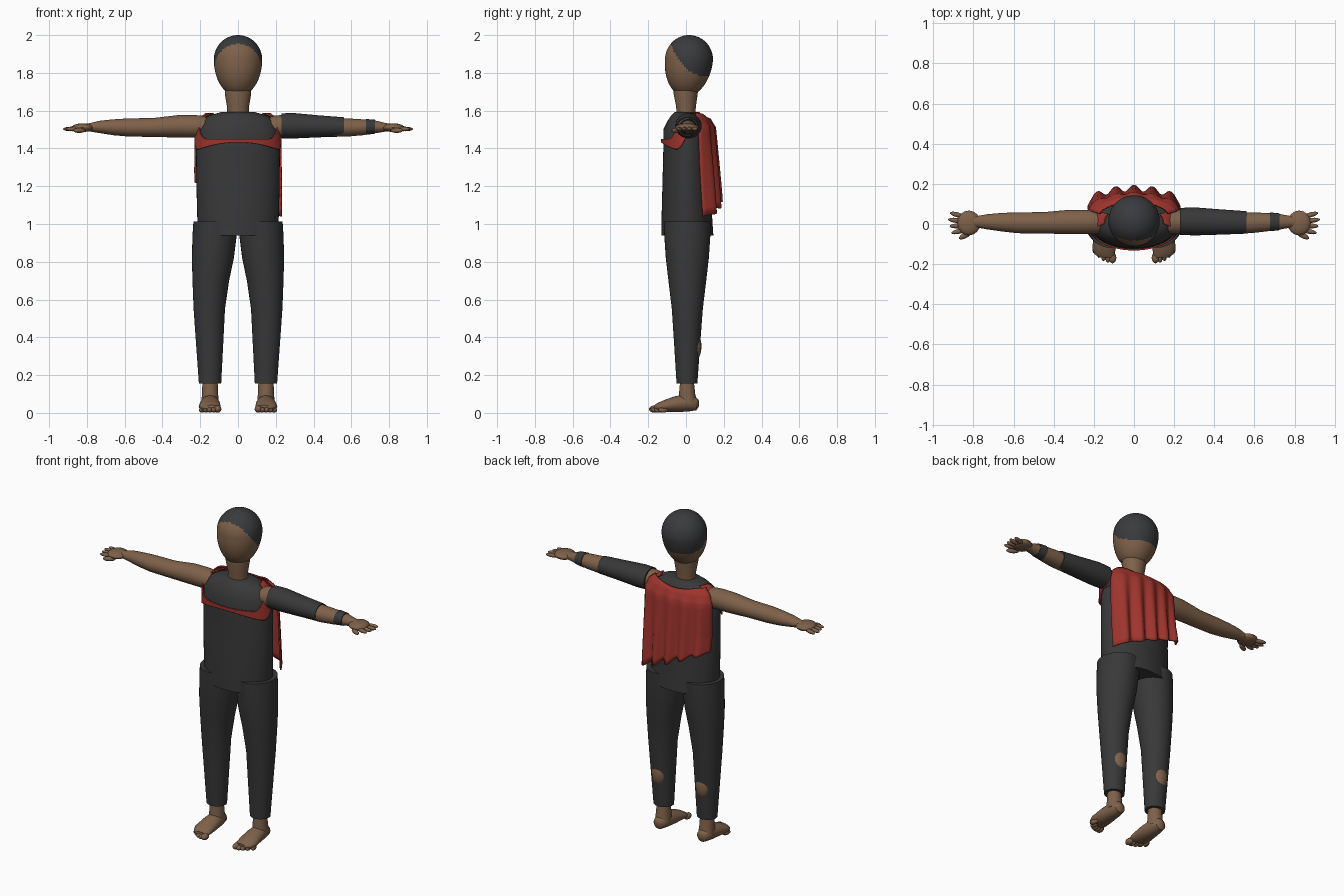
import bpy, bmesh, math
from mathutils import Matrix, Vector

cube = bpy.data.objects.get("Cube")
if cube:
    bpy.data.objects.remove(cube, do_unlink=True)


def material(name, rgb):
    m = bpy.data.materials.new(name)
    m.use_nodes = True
    m.diffuse_color = (*rgb, 1)
    for node in m.node_tree.nodes:
        if node.type == 'BSDF_PRINCIPLED':
            node.inputs["Base Color"].default_value = (*rgb, 1)
    return m


SKIN = material("brown skin", (0.21, 0.12, 0.068))
DARK = material("charcoal cloth", (0.04, 0.04, 0.042))
HAIR = material("black hair", (0.042, 0.043, 0.046))
RED = material("red cloth", (0.34, 0.034, 0.026))


def finish(name, bm, *mats, sharp=45):
    bmesh.ops.recalc_face_normals(bm, faces=bm.faces)
    mesh = bpy.data.meshes.new(name)
    bm.to_mesh(mesh)
    bm.free()
    for m in mats:
        mesh.materials.append(m)
    mesh.shade_smooth()
    mesh.set_sharp_from_angle(angle=math.radians(sharp))
    obj = bpy.data.objects.new(name, mesh)
    bpy.context.collection.objects.link(obj)
    return obj


def bridge(bm, rows, closed):
    """Join neighbouring rows of vertices with quads."""
    for r0, r1 in zip(rows, rows[1:]):
        n = len(r0)
        for i in range(n if closed else n - 1):
            j = (i + 1) % n
            bm.faces.new((r0[i], r0[j], r1[j], r1[i]))


def loft(name, axis, rings, mat, side=1, n=32):
    """Tube of ellipses; each ring is (position, centre a, centre b, radius a, radius b)."""
    bm = bmesh.new()
    rows = []
    for t, a, b, ra, rb in rings:
        row = []
        for k in range(n):
            w = math.tau * k / n
            p, q = a + ra * math.cos(w), b + rb * math.sin(w)
            x, y, z = {'x': (t, p, q), 'y': (p, t, q), 'z': (p, q, t)}[axis]
            row.append(bm.verts.new((x * side, y, z)))
        rows.append(row)
    bridge(bm, rows, True)
    bm.faces.new(rows[0])
    bm.faces.new(rows[-1])
    return finish(name, bm, mat)


def ball(name, centre, radii, mat, side=1, turn=0):
    bm = bmesh.new()
    bmesh.ops.create_uvsphere(bm, u_segments=16, v_segments=10, radius=1)
    x, y, z = centre
    bm.transform(Matrix.Translation((x * side, y, z))
                 @ Matrix.Rotation(math.radians(turn * side), 4, 'Z')
                 @ Matrix.Diagonal((*radii, 1)))
    return finish(name, bm, mat)


def sheet(name, rows, mat, thickness=0.008):
    """Thin cloth from a grid of points."""
    bm = bmesh.new()
    bridge(bm, [[bm.verts.new(p) for p in row] for row in rows], False)
    obj = finish(name, bm, mat, sharp=60)
    mod = obj.modifiers.new("thickness", 'SOLIDIFY')
    mod.thickness = thickness
    mod.offset = 0
    return obj


def lerp_rows(table, t):
    """Interpolate a table of rows by its first column."""
    for r0, r1 in zip(table, table[1:]):
        if t <= r1[0]:
            f = max(0, (t - r0[0]) / (r1[0] - r0[0]))
            return [p + (q - p) * f for p, q in zip(r0, r1)]
    return list(table[-1])


def smoothstep(a, b, v):
    f = min(1, max(0, (v - a) / (b - a)))
    return f * f * (3 - 2 * f)


# Shirt body: height, half width, front y, back y
TORSO = [(0.94, 0.205, -0.13, 0.145), (1.01, 0.215, -0.13, 0.14), (1.2, 0.22, -0.125, 0.13),
         (1.4, 0.222, -0.12, 0.125), (1.5, 0.215, -0.12, 0.115), (1.55, 0.19, -0.095, 0.105),
         (1.575, 0.15, -0.078, 0.09), (1.592, 0.09, -0.06, 0.07)]
loft("shirt", 'z', [(z, 0, (f + b) / 2, w, (b - f) / 2) for z, w, f, b in TORSO], DARK, n=48)

# Head, with hair coloured above a curved hairline
bm = bmesh.new()
bmesh.ops.create_uvsphere(bm, u_segments=64, v_segments=48, radius=1)
for v in bm.verts:
    down = max(0, -v.co.z)
    v.co = Vector((0.128 * v.co.x, 0.127 * v.co.y + 0.016 - 0.016 * down,
                   1.87 + v.co.z * (0.13 if v.co.z > 0 else 0.195)))
for f in bm.faces:
    c = f.calc_center_median()
    hairline = 1.785 + 0.165 * (max(0, 0.13 - c.y) / 0.21) ** 3
    f.material_index = int(c.z > hairline)
finish("head", bm, SKIN, HAIR)
loft("neck", 'z', [(1.57, 0, 0, 0.058, 0.05), (1.62, 0, 0, 0.058, 0.052),
                   (1.69, 0, -0.002, 0.07, 0.064), (1.72, 0, 0, 0.07, 0.064)], SKIN)

for side, tag in ((1, "left"), (-1, "right")):
    # Arm and hand
    loft(tag + "_arm", 'x', [
        (0.17, 0.01, 1.515, 0.058, 0.056), (0.23, 0.01, 1.517, 0.061, 0.06),
        (0.32, 0.01, 1.517, 0.061, 0.059), (0.45, 0.006, 1.511, 0.053, 0.05),
        (0.58, 0.006, 1.511, 0.052, 0.048), (0.66, 0.009, 1.512, 0.046, 0.042),
        (0.73, 0.011, 1.514, 0.038, 0.033), (0.78, 0.011, 1.512, 0.029, 0.023),
        (0.81, 0.01, 1.51, 0.03, 0.02)], SKIN, side)
    ball(tag + "_palm", (0.823, 0.005, 1.51), (0.058, 0.062, 0.023), SKIN, side)
    for i in range(4):
        y = 0.045 - 0.027 * i
        ball(f"{tag}_finger_{i + 1}", (0.885 - 0.008 * abs(i - 1), y, 1.503),
             (0.042, 0.0125, 0.012), SKIN, side, turn=y * 350)
    ball(tag + "_thumb", (0.84, -0.056, 1.495), (0.036, 0.014, 0.013), SKIN, side, turn=-28)

    # Trouser leg, with the calf showing through a worn hole at the back
    loft(tag + "_trouser_leg", 'z', [
        (0.155, 0.148, 0.005, 0.059, 0.055), (0.35, 0.15, 0.006, 0.071, 0.068),
        (0.55, 0.152, 0.007, 0.083, 0.082), (0.7, 0.144, 0.007, 0.097, 0.1),
        (0.82, 0.133, 0.007, 0.111, 0.114), (0.94, 0.124, 0.007, 0.117, 0.122),
        (1.012, 0.119, 0.007, 0.117, 0.125)], DARK, side, n=40)
    ball(tag + "_calf", (0.15, 0.05, 0.352), (0.045, 0.032, 0.07), SKIN, side)

    # Ankle, foot and toes
    loft(tag + "_ankle", 'z', [(0.05, 0.148, 0.01, 0.046, 0.05), (0.1, 0.148, 0.006, 0.043, 0.043),
                               (0.17, 0.148, 0.005, 0.04, 0.036)], SKIN, side)
    loft(tag + "_foot", 'y', [
        (0.068, 0.148, 0.05, 0.014, 0.016), (0.055, 0.148, 0.048, 0.034, 0.034),
        (0.01, 0.148, 0.053, 0.045, 0.046), (-0.06, 0.148, 0.046, 0.053, 0.042),
        (-0.12, 0.15, 0.036, 0.058, 0.03), (-0.15, 0.146, 0.031, 0.051, 0.022),
        (-0.168, 0.138, 0.029, 0.034, 0.012)], SKIN, side)
    for i in range(5):
        r = 0.019 if i == 0 else 0.0145
        ball(f"{tag}_toe_{i + 1}", (0.107 + 0.021 * i, -0.168 + 0.003 * i * i, r + 0.001),
             (r, 0.028, r), SKIN, side, turn=4 * i)

# Single sleeve and wristband on the left arm
loft("left_sleeve", 'x', [(0.23, 0.013, 1.52, 0.067, 0.066), (0.3, 0.013, 1.52, 0.07, 0.067),
                          (0.43, 0.01, 1.517, 0.063, 0.058), (0.56, 0.008, 1.514, 0.056, 0.051)], DARK)
loft("wristband", 'x', [(0.677, 0.011, 1.514, 0.047, 0.042), (0.725, 0.011, 1.515, 0.042, 0.037)], DARK)

# Scarf band: arched across the chest, rising over both shoulders
rows = []
for k in range(13):
    row = []
    for a in range(-120, 121, 4):
        s, c = math.sin(math.radians(a)), math.cos(math.radians(a))
        low = 1.426 - 0.045 * s * s + 0.14 * smoothstep(65, 115, abs(a))
        high = 1.445 + 0.133 * smoothstep(50, 88, abs(a))
        z = low + (high - low) * k / 12
        _, w, f, b = lerp_rows(TORSO, z)
        row.append((s * (w + 0.008), (f + b) / 2 - c * ((b - f) / 2 + 0.008), z + 0.006))
    rows.append(row)
sheet("scarf_band", rows, RED)

# Cape down the back: step, height, half width, edge y, middle y
CAPE = [(0, 1.585, 0.17, 0.05, 0.108), (1, 1.555, 0.205, 0.06, 0.128),
        (2, 1.51, 0.225, 0.07, 0.15), (3, 1.3, 0.228, 0.085, 0.163), (4, 1.1, 0.228, 0.105, 0.175)]
rows = []
for k in range(25):
    t = k / 6
    _, z, w, edge, mid = lerp_rows(CAPE, t)
    row = []
    for i in range(61):
        u = i / 30 - 1
        bulge = max(0, 1 - u * u)
        fold = math.cos(u * 5 * math.pi)
        hem = 1.13 - 0.09 * u - 0.012 * fold * bulge
        zz = z if t <= 3 else 1.3 + (hem - 1.3) * (t - 3)
        zz -= 0.025 * bulge ** 2 * max(0, 1 - t)
        y = edge + (mid - edge) * bulge ** 0.6 + 0.016 * fold * smoothstep(0.8, 4, t)
        row.append((w * u, y, zz))
    rows.append(row)
sheet("cape", rows, RED)
